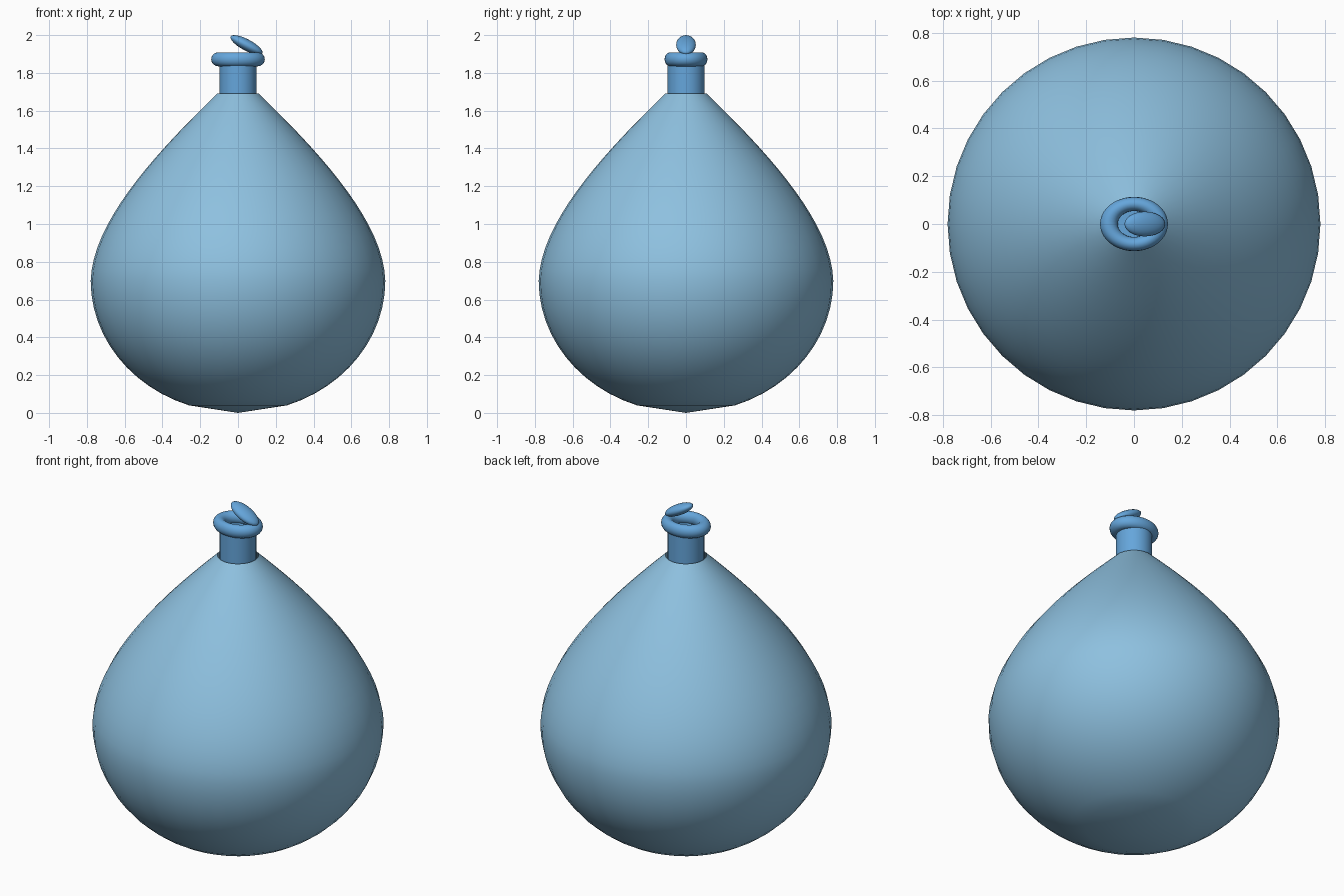
import bpy, bmesh, math
from mathutils import Matrix, Vector
from mathutils.geometry import interpolate_bezier

cube = bpy.data.objects.get("Cube")
if cube:
    bpy.data.objects.remove(cube, do_unlink=True)


def material(name, rgb):
    mat = bpy.data.materials.new(name)
    mat.use_nodes = True
    mat.diffuse_color = (*rgb, 1)
    mat.node_tree.nodes["Principled BSDF"].inputs["Base Color"].default_value = (*rgb, 1)
    return mat


def finish(name, bm, mat):
    """Turn a bmesh into a smooth-shaded object."""
    bmesh.ops.remove_doubles(bm, verts=bm.verts, dist=0.0001)
    bmesh.ops.recalc_face_normals(bm, faces=bm.faces)
    mesh = bpy.data.meshes.new(name)
    bm.to_mesh(mesh)
    bm.free()
    mesh.materials.append(mat)
    obj = bpy.data.objects.new(name, mesh)
    bpy.context.collection.objects.link(obj)
    bpy.ops.object.select_all(action='DESELECT')
    bpy.context.view_layer.objects.active = obj
    obj.select_set(True)
    bpy.ops.object.shade_smooth_by_angle(angle=math.radians(45))
    return obj


def lathe(name, profile, mat, segments, centre=(0, 0, 0), axis=(0, 0, 1)):
    """Spin (radius, height) points round the z axis."""
    bm = bmesh.new()
    verts = [bm.verts.new((r, 0, z)) for r, z in profile]
    edges = [bm.edges.new(pair) for pair in zip(verts, verts[1:])]
    bmesh.ops.spin(bm, geom=verts + edges, cent=centre, axis=axis,
                   angle=math.tau, steps=segments, use_duplicate=False)
    return finish(name, bm, mat)


skin = material("pale blue", (0.27, 0.53, 0.74))
knot_blue = material("knot blue", (0.13, 0.38, 0.71))

# Balloon body: shallow point, rounded bowl, then a curve tapering to the neck
radius, middle = 0.78, 0.7
bowl = [(radius * math.sin(a), middle - middle * math.cos(a))
        for a in (math.radians(19.5 + 70.5 * i / 12) for i in range(12))]
taper = interpolate_bezier(Vector((radius, middle)), Vector((0.77, 1.02)),
                           Vector((0.42, 1.39)), Vector((0.11, 1.69)), 18)
lathe("balloon_body", [(0, 0)] + bowl + [tuple(p)[:2] for p in taper], skin, 40)

# Neck: short closed tube set into the open top of the body
lathe("neck", [(0, 1.66), (0.098, 1.66), (0.098, 1.85), (0, 1.85)], knot_blue, 32)

# Rolled ring, narrower from front to back
ring = lathe("knot_ring",
             [(0.105 + 0.037 * math.cos(math.tau * i / 16),
               1.872 + 0.037 * math.sin(math.tau * i / 16)) for i in range(17)],
             knot_blue, 40)
ring.scale.y = 0.8

# Flattened tail lying tilted across the ring
bm = bmesh.new()
bmesh.ops.create_uvsphere(bm, u_segments=24, v_segments=16, radius=1,
                          matrix=Matrix.Diagonal((0.095, 0.052, 0.03, 1)))
tail = finish("knot_tail", bm, knot_blue)
tail.location = (0.045, 0, 1.948)
tail.rotation_euler.y = math.radians(28)
